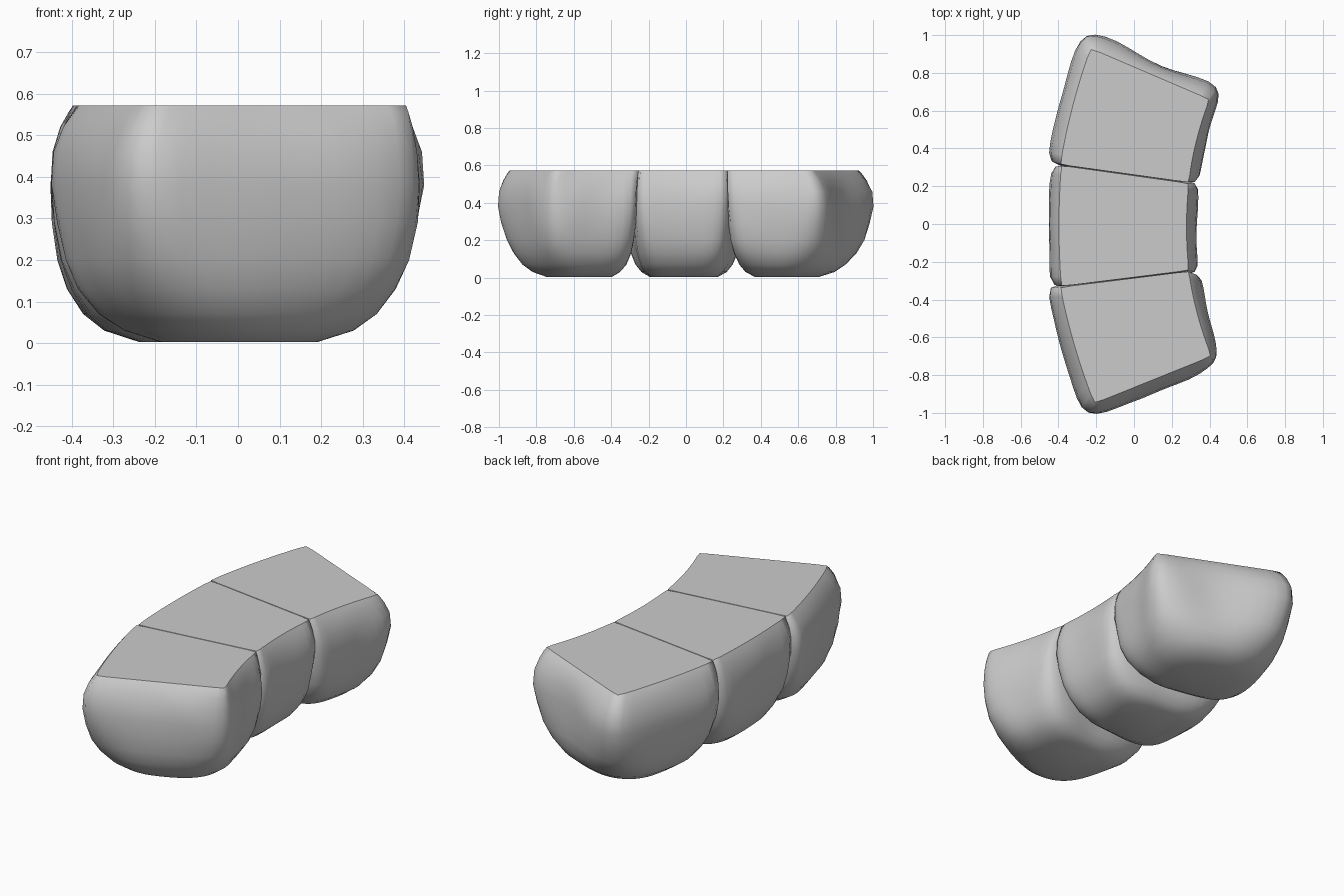
import bpy, bmesh
from mathutils import Vector, noise

if "Cube" in bpy.data.objects:
    bpy.data.objects.remove(bpy.data.objects["Cube"])

stone = bpy.data.materials.new("grey_stone")
stone.use_nodes = True
grey = (0.6, 0.6, 0.6, 1)
stone.diffuse_color = grey
stone.node_tree.nodes["Principled BSDF"].inputs["Base Color"].default_value = grey

SIDE = 12  # points along each side of a block
# height, share of the bulge, size about the centre, squareness of the outline
LEVELS = [(0.572, 0.0, 1.0, 80), (0.555, 0.2, 1.0, 40), (0.52, 0.5, 1.0, 24),
          (0.46, 0.85, 1.0, 16), (0.38, 1.0, 1.0, 12), (0.29, 1.0, 0.985, 9),
          (0.2, 1.0, 0.95, 7), (0.13, 1.0, 0.89, 5.5), (0.07, 1.0, 0.79, 4.5),
          (0.03, 1.0, 0.66, 4), (0.002, 1.0, 0.45, 3.5)]


def outline(p, end):
    """Rounded square from -1 to 1; higher p is squarer, the free end rounder."""
    points = []
    for side in range(4):
        for i in range(SIDE):
            t = -1 + 2 * i / SIDE
            u, v = [(t, -1), (1, t), (-t, 1), (-1, -t)][side]
            q = p * 0.6 if v * end > 0 else p
            r = (abs(u) ** q + abs(v) ** q) ** (1 / q)
            points.append((u / r, v / r))
    return points


def on_quad(quad, u, v):
    a, b, c, d = [Vector(q) for q in quad]
    s, t = (u + 1) / 2, (v + 1) / 2
    return (a.lerp(b, s)).lerp(d.lerp(c, s), t)


def block(name, top, bulge, bow, end=0, end_taper=1.0, dents=()):
    """Loft of rounded rings; corners run anticlockwise from front -x.
    end is the free end of the row: -1 front, 1 back, 0 none."""
    bm = bmesh.new()
    rings = []
    centre = on_quad(bulge, 0, 0)
    for z, share, size, p in LEVELS:
        ring = []
        for u, v in outline(p, end):
            # joints stay full lower down, free ends taper more
            taper = end_taper if v * end > 0 else 0.7
            su, sv = u * size, v * (1 - (1 - size) * taper)
            xy = on_quad(top, su, sv).lerp(on_quad(bulge, su, sv), share)
            xy.x -= bow * (1 - v * v)            # long curve of the row
            pos = Vector((xy.x, xy.y, z))
            for where, radius, depth in dents:   # hollows worn in the stone
                near = max(0, 1 - (pos - Vector(where)).length / radius)
                push = depth * share * near * near * (3 - 2 * near)
                pos.xy += (centre - pos.xy).normalized() * push
            if 0.01 < z < 0.55:                  # uneven hewn surface
                pos.xy += (pos.xy - centre).normalized() * 0.008 * noise.noise(pos * 5)
            ring.append(bm.verts.new(pos))
        rings.append(ring)
    n = len(rings[0])
    for upper, lower in zip(rings, rings[1:]):
        for i in range(n):
            j = (i + 1) % n
            bm.faces.new((upper[i], lower[i], lower[j], upper[j]))
    lid = bm.faces.new(rings[0])
    bm.faces.new(rings[-1][::-1])
    bmesh.ops.recalc_face_normals(bm, faces=bm.faces)
    for face in bm.faces:
        face.smooth = True
    for edge in lid.edges:                       # crisp rim round the flat top
        edge.smooth = False
    mesh = bpy.data.meshes.new(name)
    bm.to_mesh(mesh)
    bm.free()
    mesh.materials.append(stone)
    bpy.context.collection.objects.link(bpy.data.objects.new(name, mesh))


# Three stones laid along a gentle arc
block("front_stone",
      [(-0.21, -0.95), (0.41, -0.70), (0.29, -0.25), (-0.39, -0.335)],
      [(-0.265, -1.045), (0.475, -0.75), (0.355, -0.255), (-0.465, -0.325)], 0.015, -1,
      1.0, [((0.42, -0.76, 0.45), 0.18, 0.02)])
block("middle_stone",
      [(-0.385, -0.33), (0.29, -0.245), (0.29, 0.215), (-0.385, 0.31)],
      [(-0.44, -0.335), (0.345, -0.265), (0.345, 0.225), (-0.44, 0.325)], 0.012)
block("back_stone",
      [(-0.39, 0.315), (0.29, 0.22), (0.40, 0.66), (-0.23, 0.93)],
      [(-0.465, 0.315), (0.345, 0.21), (0.475, 0.735), (-0.275, 1.045)], 0.015, 1,
      1.15, [((0.18, 0.86, 0.4), 0.35, 0.035)])
